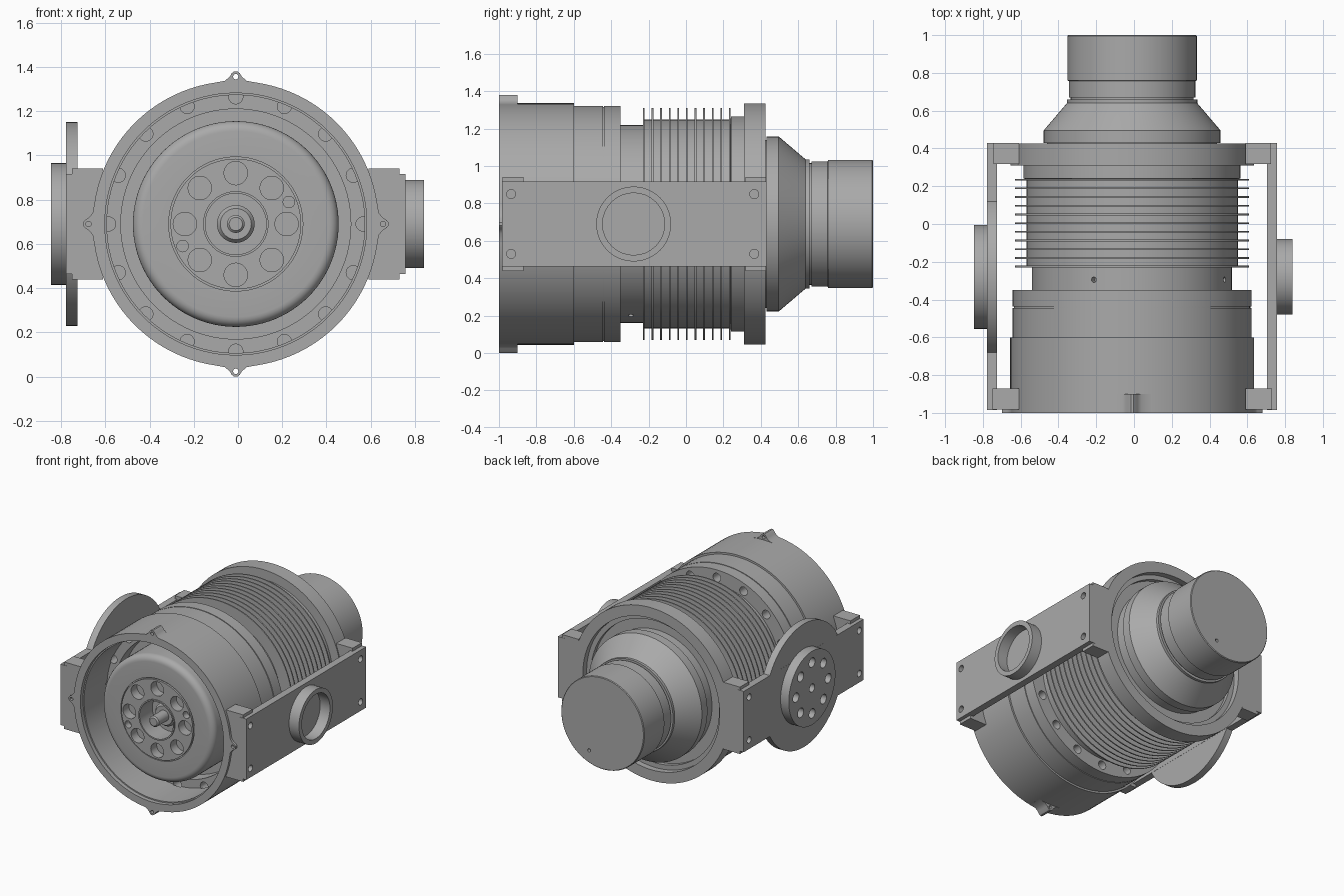
import bpy, bmesh
from math import pi, cos, sin, radians
from mathutils import Matrix, Vector

if "Cube" in bpy.data.objects:
    bpy.data.objects.remove(bpy.data.objects["Cube"])

CENTRE = Vector((-0.01, 0, 0.69))   # main axis runs along y through here
SIDE_Y = -0.28                      # side fittings are centred on this y

metal = bpy.data.materials.new("grey_metal")
metal.use_nodes = True
GREY = (0.4, 0.4, 0.4, 1)
metal.diffuse_color = GREY
metal.node_tree.nodes["Principled BSDF"].inputs["Base Color"].default_value = GREY


def make(name, bm, location=CENTRE):
    bmesh.ops.recalc_face_normals(bm, faces=bm.faces)
    mesh = bpy.data.meshes.new(name)
    bm.to_mesh(mesh)
    bm.free()
    ob = bpy.data.objects.new(name, mesh)
    ob.location = location
    mesh.materials.append(metal)
    bpy.context.collection.objects.link(ob)
    return ob


def lathe(name, profile, steps=96):
    """Turn (radius, y) points about the main axis."""
    bm = bmesh.new()
    verts = [bm.verts.new((r, y, 0)) for r, y in profile]
    edges = [bm.edges.new(pair) for pair in zip(verts, verts[1:])]
    bmesh.ops.spin(bm, geom=verts + edges, cent=(0, 0, 0), axis=(0, 1, 0),
                   angle=2 * pi, steps=steps, use_merge=True)
    bmesh.ops.remove_doubles(bm, verts=bm.verts, dist=1e-5)
    return make(name, bm)


def add_rod(bm, start, end, radius, segments=32):
    """Add a closed cylinder between two points."""
    start, end = Vector(start), Vector(end)
    axis = end - start
    matrix = Matrix.Translation((start + end) / 2) @ axis.to_track_quat('Z', 'Y').to_matrix().to_4x4()
    bmesh.ops.create_cone(bm, cap_ends=True, segments=segments, radius1=radius,
                          radius2=radius, depth=axis.length, matrix=matrix)


def rod(name, start, end, radius, segments=96):
    bm = bmesh.new()
    add_rod(bm, start, end, radius, segments)
    return make(name, bm)


def box(name, low, high):
    low, high = Vector(low), Vector(high)
    bm = bmesh.new()
    size = high - low
    bmesh.ops.create_cube(bm, size=1, matrix=Matrix.Translation((low + high) / 2)
                          @ Matrix.Diagonal((*size, 1)))
    return make(name, bm)


def drill(ob, holes):
    """Cut round holes given as (start, end, radius)."""
    bm = bmesh.new()
    for start, end, radius in holes:
        add_rod(bm, start, end, radius)
    cutter = make("hole_cutter", bm)
    cutter.hide_render = True
    mod = ob.modifiers.new("holes", 'BOOLEAN')
    mod.operation, mod.solver, mod.object = 'DIFFERENCE', 'EXACT', cutter
    bpy.context.view_layer.objects.active = ob
    bpy.ops.object.modifier_apply(modifier=mod.name)
    bpy.data.objects.remove(cutter)


def ring_of_holes(count, distance, radius, y0, y1, first=0):
    angles = [radians(first) + 2 * pi * i / count for i in range(count)]
    return [((distance * cos(a), y0, distance * sin(a)),
             (distance * cos(a), y1, distance * sin(a)), radius) for a in angles]


parts = []

# Housing: front cavity, stepped barrel, cooling fins, rear collar with recess
fins = []
for i in range(11):
    y = -0.23 + 0.046 * i
    fins += [(0.56, y), (0.62, y), (0.62, y + 0.009), (0.56, y + 0.009)]
housing = lathe("housing", [
    (0, -0.6), (0.52, -0.6), (0.52, -0.7), (0.583, -0.7), (0.583, -0.97), (0.592, -0.97),
    (0.592, -1), (0.646, -1), (0.646, -0.6), (0.632, -0.6), (0.632, -0.445), (0.626, -0.445),
    (0.626, -0.438), (0.632, -0.438), (0.632, -0.35), (0.53, -0.35), (0.53, -0.23)]
    + fins + [(0.575, 0.24), (0.575, 0.31), (0.645, 0.31), (0.645, 0.425), (0.565, 0.425),
              (0.565, 0.38), (0.53, 0.38), (0.53, 0.35), (0, 0.35)])
holes = ring_of_holes(16, 0.575, 0.032, -0.71, -0.33)
for i in range(4):
    a = radians(22.5 + 90 * i)
    d = Vector((cos(a), 0, sin(a)))
    holes.append((d * 0.48 + Vector((0, -0.295, 0)), d * 0.56 + Vector((0, -0.295, 0)), 0.014))
drill(housing, holes)
parts.append(housing)

# Drum and shaft inside the front cavity
rounded = [(0.42 + 0.045 * sin(radians(t)), -0.89 - 0.045 * cos(radians(t)))
           for t in range(0, 91, 15)]
drum = lathe("front_drum", [
    (0, -0.985), (0.03, -0.985), (0.04, -0.975), (0.04, -0.86), (0.07, -0.86), (0.085, -0.84),
    (0.085, -0.8), (0.138, -0.8), (0.138, -0.95), (0.148, -0.95), (0.148, -0.94),
    (0.295, -0.94), (0.295, -0.925), (0.303, -0.925), (0.303, -0.935)]
    + rounded + [(0.465, -0.59), (0, -0.59)])
drill(drum, ring_of_holes(8, 0.23, 0.053, -0.97, -0.87)
      + ring_of_holes(2, 0.26, 0.026, -0.97, -0.89, first=22.5))
parts.append(drum)

# Rear cone, neck and end cap
cap = lathe("rear_cone_and_cap", [
    (0, 0.34), (0.45, 0.34), (0.45, 0.43), (0.468, 0.43), (0.468, 0.495), (0.46, 0.505),
    (0.345, 0.64), (0.345, 0.66), (0.325, 0.66), (0.325, 0.67), (0.335, 0.67),
    (0.335, 0.757), (0.343, 0.76), (0.343, 0.995), (0.338, 1), (0, 1)])
drill(cap, [((0.11, 0.95, -0.23), (0.11, 1.05, -0.23), 0.012)])
parts.append(cap)

# Four pointed mounting ears around the front rim
half = [(0.1, 0.61), (0.1, 0.638), (0.05, 0.647), (0.028, 0.665), (0.018, 0.682), (0.007, 0.69)]
outline = half + [(-x, z) for x, z in reversed(half)]
for name, angle in (("top", 0), ("right", 90), ("bottom", 180), ("left", 270)):
    bm = bmesh.new()
    face = bm.faces.new([bm.verts.new((x, -1, z)) for x, z in outline])
    out = bmesh.ops.extrude_face_region(bm, geom=[face])
    bmesh.ops.translate(bm, vec=(0, 0.1, 0),
                        verts=[v for v in out["geom"] if isinstance(v, bmesh.types.BMVert)])
    ear = make(name + "_ear", bm)
    drill(ear, [((0, -1.05, 0.666), (0, -0.85, 0.666), 0.012)])
    ear.rotation_euler.y = -radians(angle)
    parts.append(ear)

# Side plates with corner bolt holes, and the blocks that carry them
for side, s in (("left", 1), ("right", -1)):
    x0, x1 = sorted((s * 0.715, s * 0.768))
    plate = box(side + "_plate", (x0, -0.985, -0.227), (x1, 0.43, 0.227))
    drill(plate, [((x0 - 0.02, y, z), (x1 + 0.02, y, z), 0.024)
                  for y in (-0.935, 0.365) for z in (-0.16, 0.16)])
    parts.append(plate)
    for end, y0, y1, reach in (("front", -0.982, -0.87, 0.74), ("rear", 0.318, 0.428, 0.735)):
        a, b = sorted((s * 0.6, s * reach))
        block = box(f"{side}_{end}_block", (a, y0, -0.25), (b, y1, 0.25))
        drill(block, [((s * 0.71, (-0.935 if end == "front" else 0.365), z),
                       (s * 0.8, (-0.935 if end == "front" else 0.365), z), 0.024)
                      for z in (-0.16, 0.16)])
        parts.append(block)

# Open ring on the left plate
ring = rod("left_ring", (0.75, SIDE_Y, 0), (0.85, SIDE_Y, 0), 0.2)
drill(ring, [((0.769, SIDE_Y, 0), (0.9, SIDE_Y, 0), 0.166)])
parts.append(ring)

# Large disc and drilled hub on the right plate
parts.append(rod("right_disc", (-0.716, SIDE_Y, 0), (-0.7675, SIDE_Y, 0), 0.46))
hub = rod("right_hub", (-0.76, SIDE_Y, 0), (-0.836, SIDE_Y, 0), 0.275)
spots = [(0.19 * cos(i * pi / 4), 0.19 * sin(i * pi / 4), 0.035) for i in range(8)]
drill(hub, [((-0.78, SIDE_Y + y, z), (-0.9, SIDE_Y + y, z), r)
            for y, z, r in spots + [(0, 0, 0.03)]])
parts.append(hub)

# Smooth round surfaces, keep machined edges sharp
bpy.ops.object.select_all(action='DESELECT')
for ob in parts:
    ob.select_set(True)
bpy.context.view_layer.objects.active = housing
bpy.ops.object.shade_smooth_by_angle(angle=radians(30))
